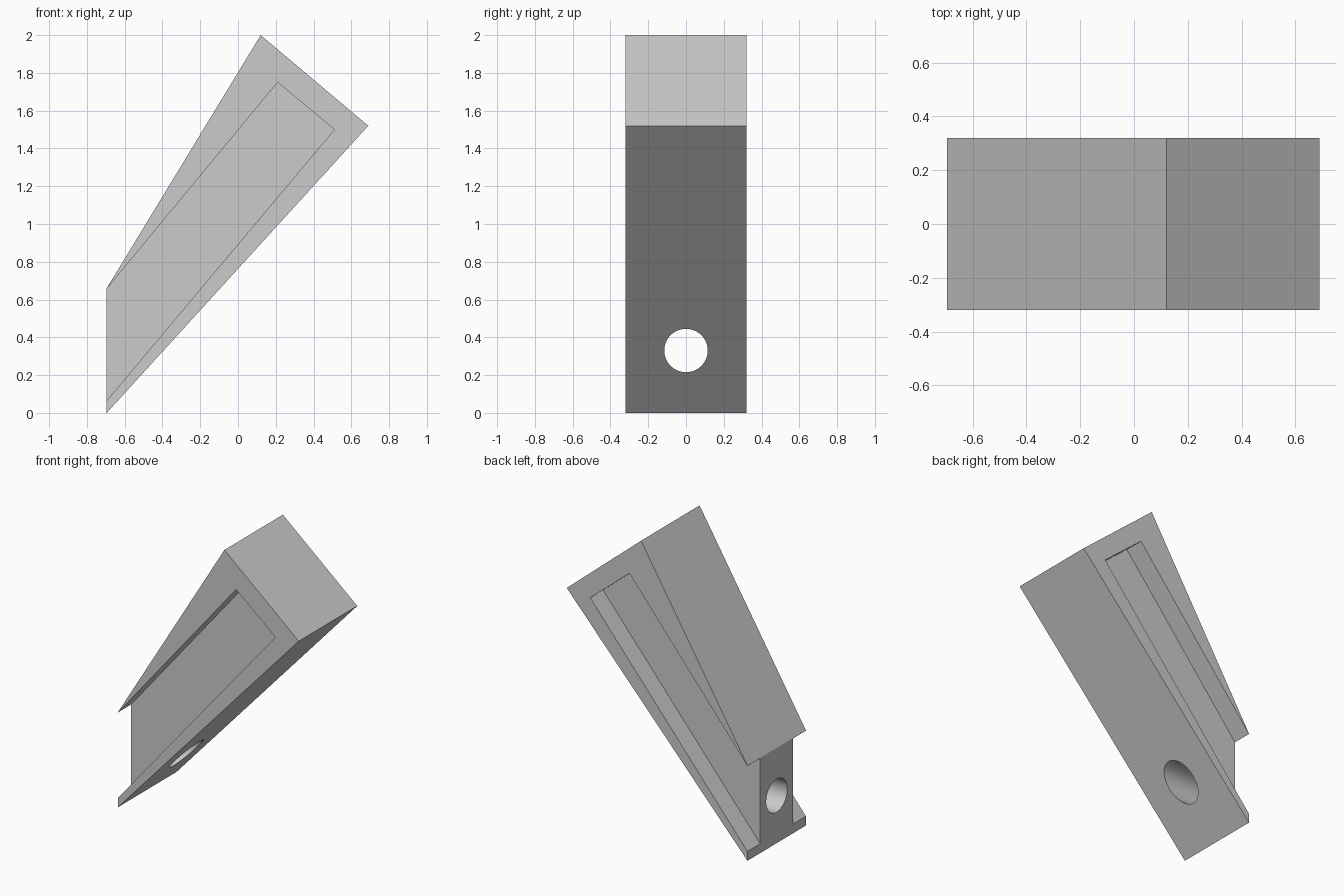
import bpy, math

cube = bpy.data.objects.get("Cube")
if cube:
    bpy.data.objects.remove(cube, do_unlink=True)

grey = bpy.data.materials.new("plain grey")
grey.use_nodes = True
colour = (0.6, 0.6, 0.6, 1)
grey.diffuse_color = colour
grey.node_tree.nodes["Principled BSDF"].inputs["Base Color"].default_value = colour

HALF_WIDTH = 0.32
HALF_WEB = 0.18


def prism(name, profile, y0, y1):
    """Extrude an x-z profile (counter-clockwise from the front) along y."""
    n = len(profile)
    verts = [(x, y, z) for y in (y0, y1) for x, z in profile]
    faces = [tuple(range(n)), tuple(reversed(range(n, 2 * n)))]
    for i in range(n):
        j = (i + 1) % n
        faces.append((j, i, i + n, j + n))
    mesh = bpy.data.meshes.new(name)
    mesh.from_pydata(verts, [], faces)
    mesh.materials.append(grey)
    obj = bpy.data.objects.new(name, mesh)
    bpy.context.collection.objects.link(obj)
    return obj


def cut(target, cutter):
    """Subtract the cutter for good and remove it."""
    cutter.hide_render = True
    mod = target.modifiers.new("cut", 'BOOLEAN')
    mod.operation = 'DIFFERENCE'
    mod.solver = 'EXACT'
    mod.object = cutter
    bpy.ops.object.select_all(action='DESELECT')
    target.select_set(True)
    bpy.context.view_layer.objects.active = target
    bpy.ops.object.modifier_apply(modifier=mod.name)
    bpy.data.objects.remove(cutter, do_unlink=True)


# Slanted wedge body
body = prism("slanted_bracket",
             [(-0.695, 0), (0.69, 1.52), (0.12, 2), (-0.695, 0.66)],
             -HALF_WIDTH, HALF_WIDTH)

# Side pockets, open at the low end, leaving a central web
pocket = [(-0.8, -0.06), (0.51, 1.5), (0.21, 1.75), (-0.8, 0.53)]
for side, y0, y1 in (("front", -0.5, -HALF_WEB), ("back", HALF_WEB, 0.5)):
    cut(body, prism(side + "_pocket_cutter", pocket, y0, y1))

# Round hole through the web and the sloping underside
bpy.ops.mesh.primitive_cylinder_add(vertices=64, radius=0.115, depth=3,
                                    location=(0, 0, 0.33),
                                    rotation=(0, math.pi / 2, 0))
hole = bpy.context.object
hole.name = "hole_cutter"
hole.data.materials.append(grey)
cut(body, hole)

bpy.ops.object.select_all(action='DESELECT')
body.select_set(True)
bpy.context.view_layer.objects.active = body
bpy.ops.object.shade_smooth_by_angle(angle=math.radians(30))
